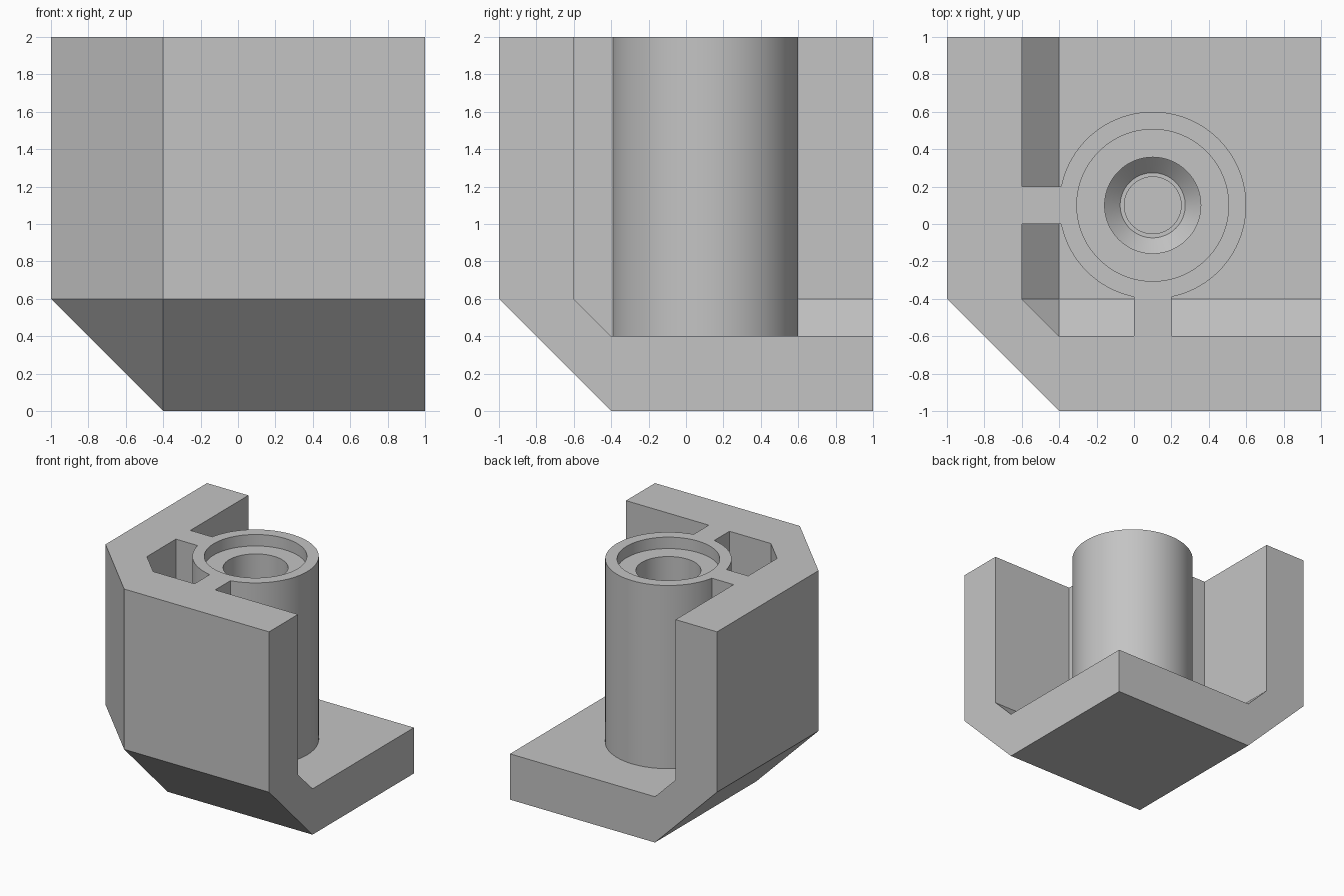
import bpy, bmesh, math
from mathutils import Vector

cube = bpy.data.objects.get("Cube")
if cube:
    bpy.data.objects.remove(cube, do_unlink=True)

# Single grey plastic
GREY = (0.55, 0.55, 0.55, 1)
grey = bpy.data.materials.new("grey_plastic")
grey.use_nodes = True
grey.diffuse_color = GREY
grey.node_tree.nodes["Principled BSDF"].inputs["Base Color"].default_value = GREY


def finish(name, bm):
    bmesh.ops.recalc_face_normals(bm, faces=bm.faces)
    mesh = bpy.data.meshes.new(name)
    bm.to_mesh(mesh)
    bm.free()
    mesh.materials.append(grey)
    obj = bpy.data.objects.new(name, mesh)
    bpy.context.collection.objects.link(obj)
    return obj


def select_only(obj):
    bpy.ops.object.select_all(action='DESELECT')
    obj.select_set(True)
    bpy.context.view_layer.objects.active = obj


def box(name, low, high, chamfer=0):
    """Box between two corners; chamfers the three edges at the low corner."""
    bm = bmesh.new()
    bmesh.ops.create_cube(bm, size=1)
    low, high = Vector(low), Vector(high)
    for v in bm.verts:
        v.co = Vector([a if c < 0 else b for c, a, b in zip(v.co, low, high)])
    if chamfer:
        corner = min(bm.verts, key=lambda v: (v.co - low).length)
        bmesh.ops.bevel(bm, geom=list(corner.link_edges), offset=chamfer,
                        segments=1, affect='EDGES', clamp_overlap=False)
    return finish(name, bm)


# Corner shell: chamfered block with a chamfered hollow
shell = box("corner_shell", (-1, -1, 0), (1, 1, 2), 0.6)
cutter = box("shell_cutter", (-0.6, -0.6, 0.4), (1.2, 1.2, 2.2), 0.2)
cutter.hide_render = True
mod = shell.modifiers.new("hollow", 'BOOLEAN')
mod.operation = 'DIFFERENCE'
mod.solver = 'EXACT'
mod.object = cutter
select_only(shell)
bpy.ops.object.modifier_apply(modifier=mod.name)
bpy.data.objects.remove(cutter, do_unlink=True)

# Ribs joining the post to both walls
box("right_rib", (-0.6, 0, 0.4), (-0.39, 0.2, 2))
box("front_rib", (0, -0.6, 0.4), (0.2, -0.39, 2))

# Round post with a rim recess and a stepped blind hole
profile = [(0.5, 0.4), (0.5, 2), (0.406, 2), (0.406, 1.9), (0.257, 1.9),
           (0.257, 0.68), (0.174, 0.6), (0.152, 0.6), (0.152, 0.42), (0, 0.42)]
bm = bmesh.new()
verts = [bm.verts.new((r, 0, z)) for r, z in profile]
edges = [bm.edges.new(pair) for pair in zip(verts, verts[1:])]
bmesh.ops.spin(bm, geom=verts + edges, cent=(0, 0, 0), axis=(0, 0, 1),
               angle=math.tau, steps=96, use_duplicate=False)
bmesh.ops.remove_doubles(bm, verts=bm.verts, dist=0.0005)
bmesh.ops.translate(bm, verts=bm.verts, vec=(0.1, 0.1, 0))
post = finish("round_post", bm)
# Make sure the open-bottomed post faces outward
if post.data.polygons:
    outer = max(post.data.polygons, key=lambda p: p.center.x)
    if outer.normal.x < 0:
        post.data.flip_normals()
select_only(post)
bpy.ops.object.shade_smooth_by_angle(angle=math.radians(30))
